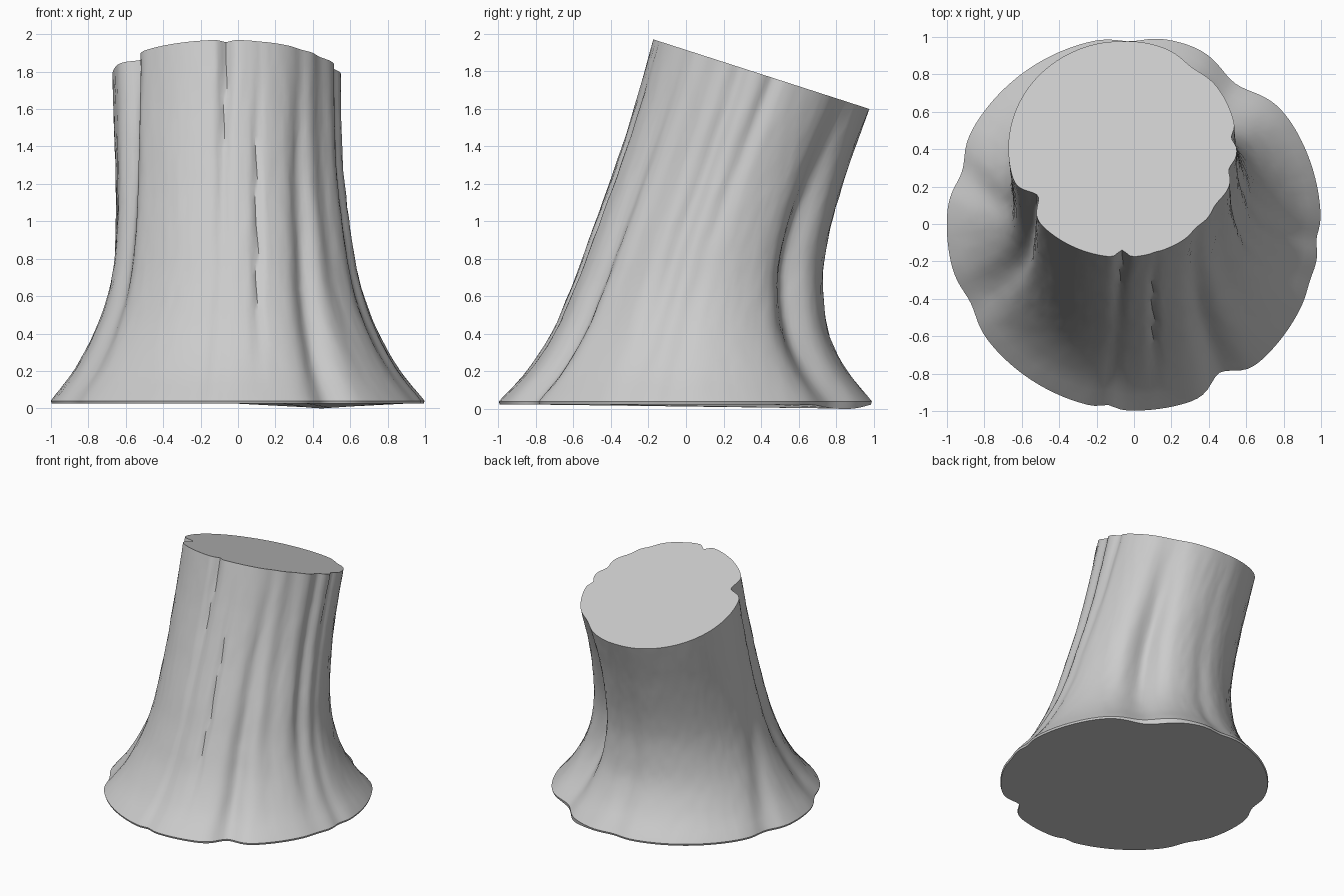
import bpy, bmesh, math, random

if "Cube" in bpy.data.objects:
    bpy.data.objects.remove(bpy.data.objects["Cube"])

random.seed(4)
SEG, LEVELS = 180, 30

def interp(table, z):
    """Smooth (Catmull-Rom style) interpolation through (z, value) pairs."""
    n = len(table)
    if z <= table[0][0]:
        return table[0][1]
    if z >= table[-1][0]:
        return table[-1][1]
    i = max(k for k in range(n - 1) if table[k][0] <= z)
    def slope(k):
        a, b = table[max(k - 1, 0)], table[min(k + 1, n - 1)]
        return (b[1] - a[1]) / (b[0] - a[0])
    (z0, v0), (z1, v1) = table[i], table[i + 1]
    h = z1 - z0
    t = (z - z0) / h
    return ((2*t**3 - 3*t**2 + 1) * v0 + (t**3 - 2*t**2 + t) * h * slope(i)
            + (3*t**2 - 2*t**3) * v1 + (t**3 - t**2) * h * slope(i + 1))

# Trunk profile: radius in x and y, and leaning centre line
RX = [(0.04, 1.0), (0.2, 0.875), (0.4, 0.765), (0.6, 0.69), (0.8, 0.65), (1.2, 0.615), (1.6, 0.61), (2, 0.615)]
RY = [(0.04, 1.0), (0.2, 0.86), (0.4, 0.745), (0.6, 0.685), (0.8, 0.648), (1.2, 0.625), (1.6, 0.63), (2, 0.65)]
CX = [(0, 0.0), (0.8, -0.02), (1.4, -0.05), (2, -0.065)]
CY = [(0, 0.0), (0.4, 0.025), (0.8, 0.095), (1.2, 0.215), (1.6, 0.35), (2, 0.48)]

# Bark grooves: angle and depth at bottom / middle / top, then width in degrees
GROOVES = [
    ((-60, -54, -48), (0.08, 0.05, 0.015), 6),
    ((-39, -36, -33), (0.0, 0.02, 0.02), 7),
    ((54, 51, 51), (0.075, 0.11, 0.0), 10),
    ((-18, -14, -12), (0.01, 0.03, 0.03), 5),
    ((163, 180, 195), (0.04, 0.015, 0.0), 7),
    ((206, 205, 211), (0.03, 0.045, 0.085), 7),
    ((262, 264, 270), (0.02, 0.012, 0.04), 3),
    ((91, 92, 92), (0.025, 0.012, 0.0), 6),
    ((277, 281, 287), (0.0, 0.025, 0.004), 1.8),
    ((-5, 0, 6), (0.02, 0.01, 0.03), 4),
]

def groove_depth(deg, z):
    total = 0
    for ang, dep, width in GROOVES:
        a = interp(list(zip((0.04, 0.8, 1.85), ang)), z)
        d = interp(list(zip((0.04, 0.8, 1.85), dep)), z)
        off = (deg - a + 180) % 360 - 180
        total += d * math.exp(-(off / width) ** 2)
    return total

def surface(deg, z):
    a = math.radians(deg)
    g = 1 - groove_depth(deg, z) / interp(RX, z)
    return (interp(CX, z) + interp(RX, z) * g * math.cos(a),
            interp(CY, z) + interp(RY, z) * g * math.sin(a))

def top_height(deg):
    """Height where the trunk wall meets the slanting saw cut."""
    z = 1.8
    for _ in range(12):
        z = 1.913 - 0.322 * surface(deg, z)[1]
    return z

bm = bmesh.new()
angles = [360 * i / SEG for i in range(SEG)]
tops = [top_height(d) for d in angles]

# Thin rim under the flared root, dipping at the back right
rings = [[]]
for d in angles:
    x, y = surface(d, 0.04)
    dip = 0.025 * math.exp(-((d - 62) / 12) ** 2)
    rings[0].append(bm.verts.new((x * 0.995, y * 0.995, 0.025 - dip)))

# Bark wall
for k in range(LEVELS + 1):
    t = (k / LEVELS) ** 1.15
    ring = []
    for d, zt in zip(angles, tops):
        z = 0.04 + (zt - 0.04) * t
        x, y = surface(d, z)
        j = 0.002 if 0 < k < LEVELS else 0
        ring.append(bm.verts.new((x + random.uniform(-j, j), y + random.uniform(-j, j), z)))
    rings.append(ring)

for lo, hi in zip(rings, rings[1:]):
    for i in range(SEG):
        n = (i + 1) % SEG
        bm.faces.new((lo[i], lo[n], hi[n], hi[i]))

# Flat cut face and underside
bm.faces.new(rings[-1])
bm.faces.new(list(reversed(rings[0])))

mesh = bpy.data.meshes.new("tree_stump")
bm.to_mesh(mesh)
bm.free()
stump = bpy.data.objects.new("tree_stump", mesh)
bpy.context.collection.objects.link(stump)
bpy.context.view_layer.objects.active = stump
stump.select_set(True)
bpy.ops.object.shade_smooth_by_angle(angle=math.radians(35))
